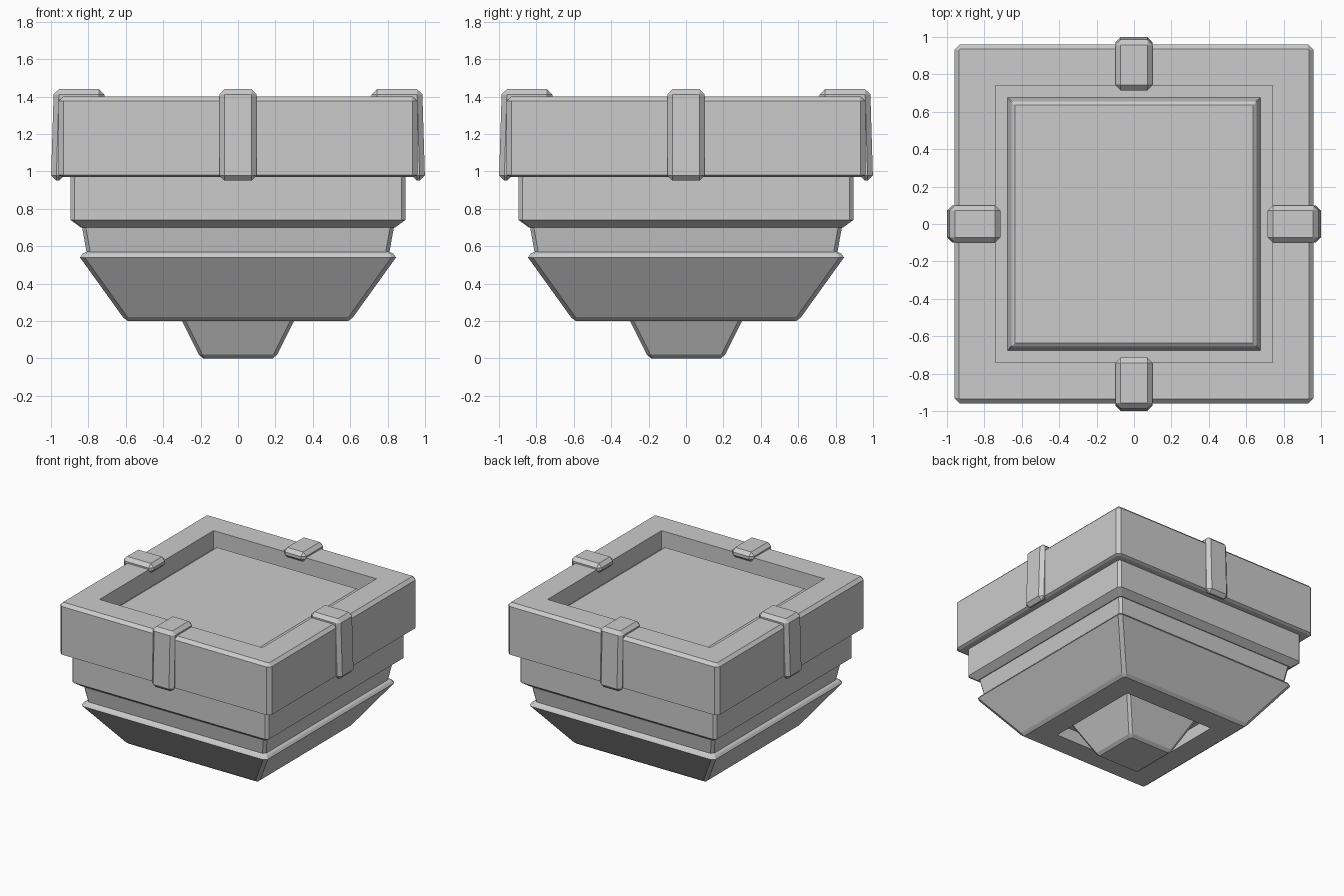
import bpy, bmesh, math
from mathutils import Matrix

if "Cube" in bpy.data.objects:
    bpy.data.objects.remove(bpy.data.objects["Cube"])


def finish(bm, name):
    bmesh.ops.remove_doubles(bm, verts=bm.verts, dist=1e-4)
    bmesh.ops.recalc_face_normals(bm, faces=bm.faces)
    me = bpy.data.meshes.new(name)
    bm.to_mesh(me)
    bm.free()
    ob = bpy.data.objects.new(name, me)
    bpy.context.collection.objects.link(ob)
    return ob


def square_loft(name, profile, closed=False):
    """Stack square rings given as (half width, z, corner chamfer)."""
    bm = bmesh.new()
    rings = []
    for h, z, c in profile:
        k = h - c
        pts = [(k, -h), (h, -k), (h, k), (k, h), (-k, h), (-h, k), (-h, -k), (-k, -h)]
        rings.append([bm.verts.new((x, y, z)) for x, y in pts])
    pairs = list(zip(rings, rings[1:]))
    if closed:
        pairs.append((rings[-1], rings[0]))
    else:
        bm.faces.new(rings[0])
        bm.faces.new(rings[-1])
    for a, b in pairs:
        for i in range(8):
            j = (i + 1) % 8
            bm.faces.new((a[i], a[j], b[j], b[i]))
    return finish(bm, name)


def clip(name, angle):
    """Bevelled hook folded over the collar edge."""
    profile = [(0.93, 0.95), (1.0, 0.95), (0.985, 1.44),
               (0.715, 1.44), (0.715, 1.36), (0.93, 1.36)]
    bm = bmesh.new()
    face = bm.faces.new([bm.verts.new((r, -0.1, z)) for r, z in profile])
    ext = bmesh.ops.extrude_face_region(bm, geom=[face])
    top = [v for v in ext["geom"] if isinstance(v, bmesh.types.BMVert)]
    bmesh.ops.translate(bm, verts=top, vec=(0, 0.2, 0))
    bmesh.ops.recalc_face_normals(bm, faces=bm.faces)
    bmesh.ops.bevel(bm, geom=list(bm.edges), offset=0.028, segments=1, affect='EDGES')
    bmesh.ops.rotate(bm, verts=bm.verts, matrix=Matrix.Rotation(angle, 3, 'Z'))
    return finish(bm, name)


# Foot: small tapered plug rising into the recess of the bowl
square_loft("foot", [(0.185, 0.0, 0.01), (0.21, 0.02, 0.02),
                     (0.30, 0.20, 0.02), (0.35, 0.30, 0.02)])

# Bowl: tapered lower hull with a square recess underneath
square_loft("bowl", [(0.41, 0.30, 0), (0.41, 0.20, 0), (0.59, 0.20, 0.01),
                     (0.615, 0.22, 0.025), (0.845, 0.54, 0.025),
                     (0.83, 0.56, 0.02), (0.79, 0.58, 0.01)])

# Neck between bowl and body
square_loft("neck", [(0.81, 0.57, 0.02), (0.835, 0.71, 0.02)])

# Main body, reaching up to the groove floor inside the collar
square_loft("body", [(0.84, 0.70, 0.01), (0.895, 0.74, 0.022), (0.895, 1.25, 0.022)])

# Collar around the top
square_loft("collar", [(0.89, 0.97, 0), (0.94, 0.97, 0.02), (0.96, 0.98, 0.028),
                       (0.96, 1.375, 0.028), (0.935, 1.40, 0.005),
                       (0.74, 1.40, 0), (0.74, 1.24, 0), (0.89, 1.24, 0)], closed=True)

# Sunken top panel
square_loft("top_panel", [(0.68, 1.24, 0), (0.655, 1.315, 0.005), (0.635, 1.33, 0)])

# Four clips, one per side
for i, side in enumerate(("right", "back", "left", "front")):
    clip("clip_" + side, i * math.pi / 2)
